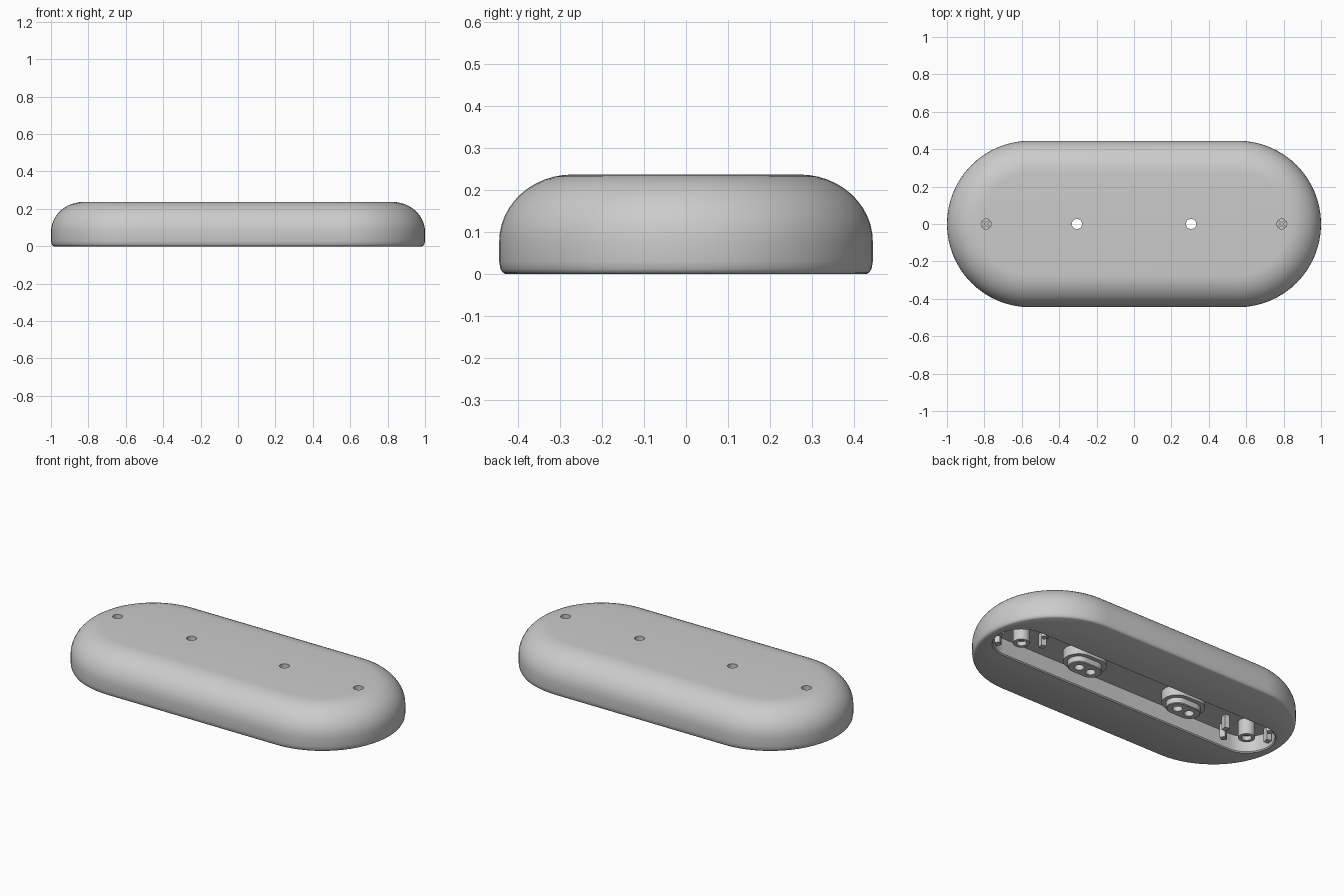
import bpy, bmesh, math
from mathutils import Matrix

old = bpy.data.objects.get("Cube")
if old:
    bpy.data.objects.remove(old, do_unlink=True)

grey = bpy.data.materials.new("plain_grey")
grey.use_nodes = True
grey.diffuse_color = (0.6, 0.6, 0.6, 1)
grey.node_tree.nodes["Principled BSDF"].inputs["Base Color"].default_value = (0.6, 0.6, 0.6, 1)


def finish(name, bm):
    bmesh.ops.remove_doubles(bm, verts=bm.verts, dist=0.0001)
    bmesh.ops.recalc_face_normals(bm, faces=bm.faces)
    mesh = bpy.data.meshes.new(name)
    bm.to_mesh(mesh)
    bm.free()
    mesh.materials.append(grey)
    obj = bpy.data.objects.new(name, mesh)
    bpy.context.collection.objects.link(obj)
    return obj


def loft(name, rings, x=0, steps=16):
    """Closed solid through pill-shaped rings: (half straight length, radius, z)."""
    bm = bmesh.new()
    loops = []
    for half, r, z in rings:
        loop = []
        for side, start in ((1, -math.pi / 2), (-1, math.pi / 2)):
            for i in range(steps + 1):
                a = start + math.pi * i / steps
                loop.append(bm.verts.new((x + side * half + r * math.cos(a), r * math.sin(a), z)))
        loops.append(loop)
    n = len(loops[0])
    for a, b in zip(loops, loops[1:]):
        for i in range(n):
            j = (i + 1) % n
            bm.faces.new((a[i], a[j], b[j], b[i]))
    bm.faces.new(loops[0])
    bm.faces.new(loops[-1])
    return finish(name, bm)


def boxes(name, items):
    """Boxes given as (centre, size, turn about z)."""
    bm = bmesh.new()
    for centre, size, turn in items:
        m = Matrix.Translation(centre) @ Matrix.Rotation(turn, 4, 'Z') @ Matrix.Diagonal((*size, 1))
        bmesh.ops.create_cube(bm, size=1, matrix=m)
    return finish(name, bm)


def cut(obj, cutters):
    bpy.context.view_layer.objects.active = obj
    for c in cutters:
        mod = obj.modifiers.new("cut", 'BOOLEAN')
        mod.operation = 'DIFFERENCE'
        mod.solver = 'EXACT'
        mod.object = c
        bpy.ops.object.modifier_apply(modifier=mod.name)


FLOOR = 0.1
SCREW_X, HOLE_X, BLIND_X = 0.79, 0.305, 0.385
parts, cutters = [], []

# Housing: slot floor and wall, flat underside, small lower fillet, big rounded shoulder
rings = [(SCREW_X, 0.152, FLOOR), (SCREW_X, 0.152, 0.006), (SCREW_X, 0.158, 0),
         (0.555, 0.43, 0), (0.555, 0.437, 0.004), (0.555, 0.442, 0.012), (0.555, 0.445, 0.03)]
for i in range(13):
    a = math.pi / 2 * i / 12
    rings.append((0.555, 0.27 + 0.175 * math.cos(a), 0.077 + 0.16 * math.sin(a)))
housing = loft("housing", rings, steps=32)
parts.append(housing)

for side, label in ((1, "left"), (-1, "right")):
    # Hole cutters
    through = loft("hole_cutter", [(0, 0.027, -0.1), (0, 0.027, 0.4)], side * HOLE_X)
    screw = loft("screw_cutter", [(0, 0.027, -0.1), (0, 0.027, 0.4)], side * SCREW_X)
    blind = loft("blind_cutter", [(0, 0.027, -0.1), (0, 0.027, 0.06)], side * BLIND_X)
    cut(housing, [through, screw])

    # Stepped mounting pad with a through hole and a blind hole
    mid = side * (HOLE_X + BLIND_X) / 2
    pad = loft(label + "_pad", [(0.0425, 0.056, 0.004), (0.0425, 0.06, 0.008), (0.0425, 0.06, 0.04),
                                (0.0425, 0.085, 0.04), (0.0425, 0.085, FLOOR)], mid)
    cut(pad, [through, blind])

    # Round plate with crossing grooves
    plate = loft(label + "_plate", [(0, 0.12, 0.045), (0, 0.12, FLOOR)], side * SCREW_X)
    groove = boxes("groove_cutter", [((side * SCREW_X, 0, 0.045), (0.4, 0.014, 0.04), math.radians(t))
                                     for t in (25, 115)])
    cut(plate, [groove, screw])

    # Screw boss
    boss = loft(label + "_boss", [(0, 0.046, 0.004), (0, 0.046, FLOOR)], side * SCREW_X)
    cut(boss, [screw])

    # Screw head with a raised cross, deep in the hole
    head = loft(label + "_screw", [(0, 0.028, 0.03), (0, 0.028, 0.15)], side * SCREW_X)
    cross = boxes(label + "_screw_cross", [((side * SCREW_X, 0, 0.17), (0.052, 0.01, 0.05), t * math.pi / 4)
                                           for t in (1, 3)])

    # Clips around the plate
    clips = []
    for deg in (125, 170, 305, 350):
        a = math.radians(deg)
        clips.append(((side * (SCREW_X + 0.13 * math.cos(a)), side * 0.13 * math.sin(a), 0.06),
                      (0.03, 0.035, 0.08), a))
    clip = boxes(label + "_clips", clips)

    parts += [pad, plate, boss, head, cross, clip]
    cutters += [through, screw, blind, groove]

for c in cutters:
    bpy.data.objects.remove(c, do_unlink=True)

bpy.ops.object.select_all(action='DESELECT')
for p in parts:
    p.select_set(True)
bpy.context.view_layer.objects.active = housing
bpy.ops.object.shade_smooth_by_angle(angle=math.radians(35))
